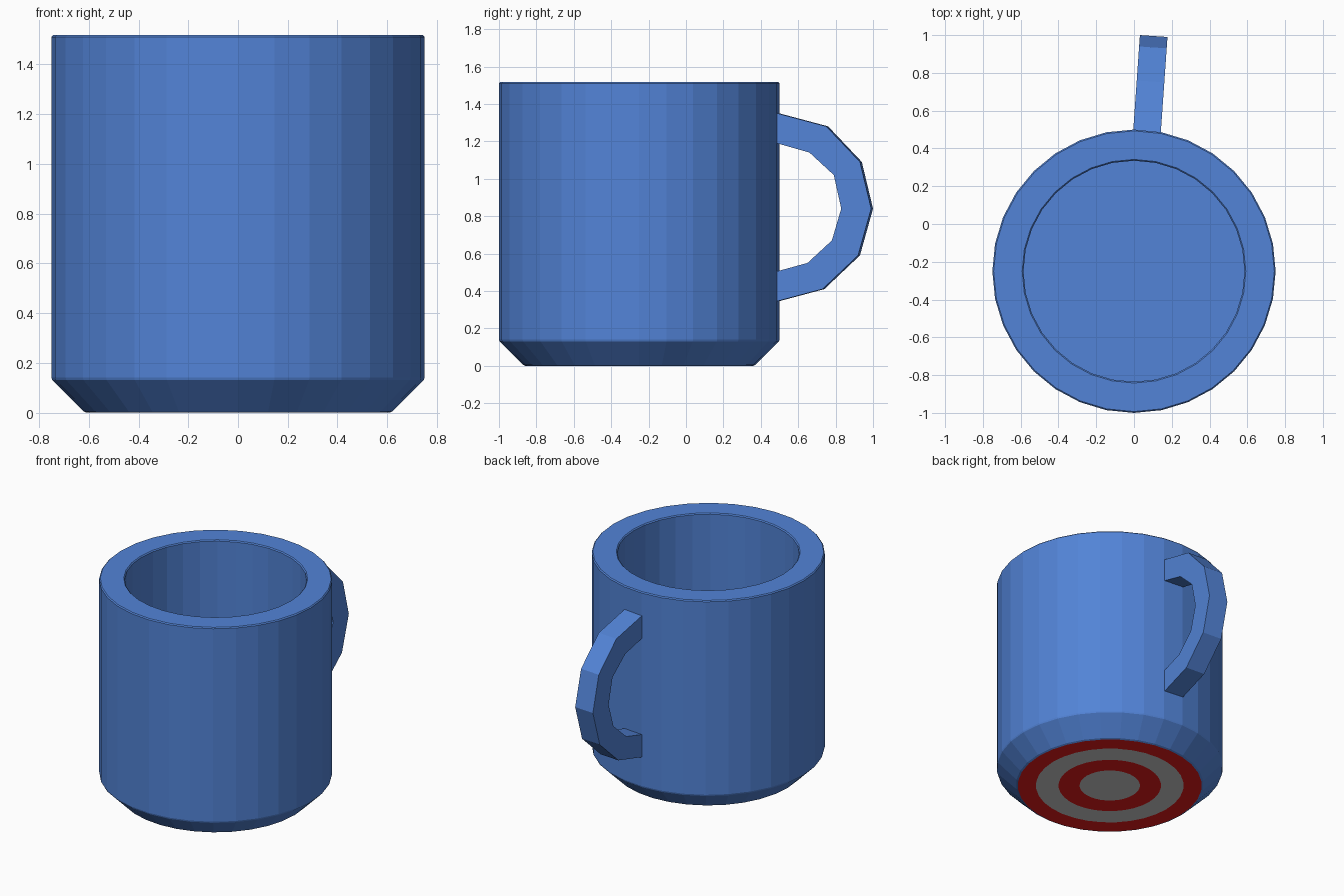
import bpy
import math

if "Cube" in bpy.data.objects:
    bpy.data.objects.remove(bpy.data.objects["Cube"])

SIDES = 32
CENTRE_Y = -0.25


def material(name, colour):
    m = bpy.data.materials.new(name)
    m.diffuse_color = (*colour, 1)
    m.use_nodes = True
    m.node_tree.nodes["Principled BSDF"].inputs["Base Color"].default_value = m.diffuse_color
    return m


def make(name, verts, faces, mat=None):
    mesh = bpy.data.meshes.new(name)
    mesh.from_pydata(verts, [], faces)
    mesh.update()
    obj = bpy.data.objects.new(name, mesh)
    bpy.context.collection.objects.link(obj)
    if mat:
        mesh.materials.append(mat)
    return obj


def lathe(name, profile, mat=None):
    """Spin (radius, z) points around the mug axis; cap a final point on request via radius order."""
    verts, faces = [], []
    for r, z in profile:
        for i in range(SIDES):
            a = 2 * math.pi * i / SIDES
            verts.append((r * math.cos(a), CENTRE_Y + r * math.sin(a), z))
    for k in range(len(profile) - 1):
        for i in range(SIDES):
            j = (i + 1) % SIDES
            a, b = k * SIDES, (k + 1) * SIDES
            faces.append((a + i, a + j, b + j, b + i))
    return verts, faces, name, mat


def add_lathe(name, profile, mat=None, cap_end=False):
    verts, faces, name, mat = lathe(name, profile, mat)
    if cap_end:
        last = (len(profile) - 1) * SIDES
        faces.append(tuple(range(last, last + SIDES)))
    return make(name, verts, faces, mat)


blue = material("blue_glaze", (0.085, 0.23, 0.68))
red = material("red_ring", (0.8, 0.01, 0.01))

# Cup: chamfered foot, outer wall, softened rim, inner wall and floor
add_lathe("cup", [(0.61, 0), (0.622, 0.005), (0.747, 0.13), (0.75, 0.14),
                  (0.75, 1.51), (0.743, 1.517), (0.592, 1.517),
                  (0.585, 1.51), (0.585, 0.15)], blue, cap_end=True)

# Underside: concentric rings, alternating red and plain grey
radii = [0.61, 0.49, 0.34, 0.20]
for n, (r0, r1) in enumerate(zip(radii, radii[1:])):
    add_lathe(f"base_ring_{n + 1}", [(r1, 0), (r0, 0)], red if n % 2 == 0 else None)
centre = add_lathe("base_centre", [(radii[-1], 0)], None, cap_end=True)
for p in centre.data.polygons:
    p.flip()

# Handle: rectangular section along a faceted arc, turned slightly sideways
outer = [(0.45, 1.36), (0.75, 1.28), (0.93, 1.09), (0.99, 0.84),
         (0.92, 0.59), (0.73, 0.41), (0.45, 0.335)]
inner = [(0.45, 1.20), (0.66, 1.14), (0.79, 1.02), (0.83, 0.84),
         (0.78, 0.67), (0.65, 0.55), (0.45, 0.495)]
verts, faces = [], []
for (yo, zo), (yi, zi) in zip(outer, inner):
    for y, z, left in ((yo, zo, 1), (yo, zo, 0), (yi, zi, 0), (yi, zi, 1)):
        x = (-0.003 if left else 0.143) + (y - 0.5) * 0.07
        verts.append((x, y + 0.01 * left, z))
for k in range(len(outer) - 1):
    a, b = 4 * k, 4 * k + 4
    for i in range(4):
        j = (i + 1) % 4
        faces.append((a + i, b + i, b + j, a + j))
last = 4 * (len(outer) - 1)
faces += [(0, 1, 2, 3), (last + 3, last + 2, last + 1, last)]
make("handle", verts, faces, blue)
